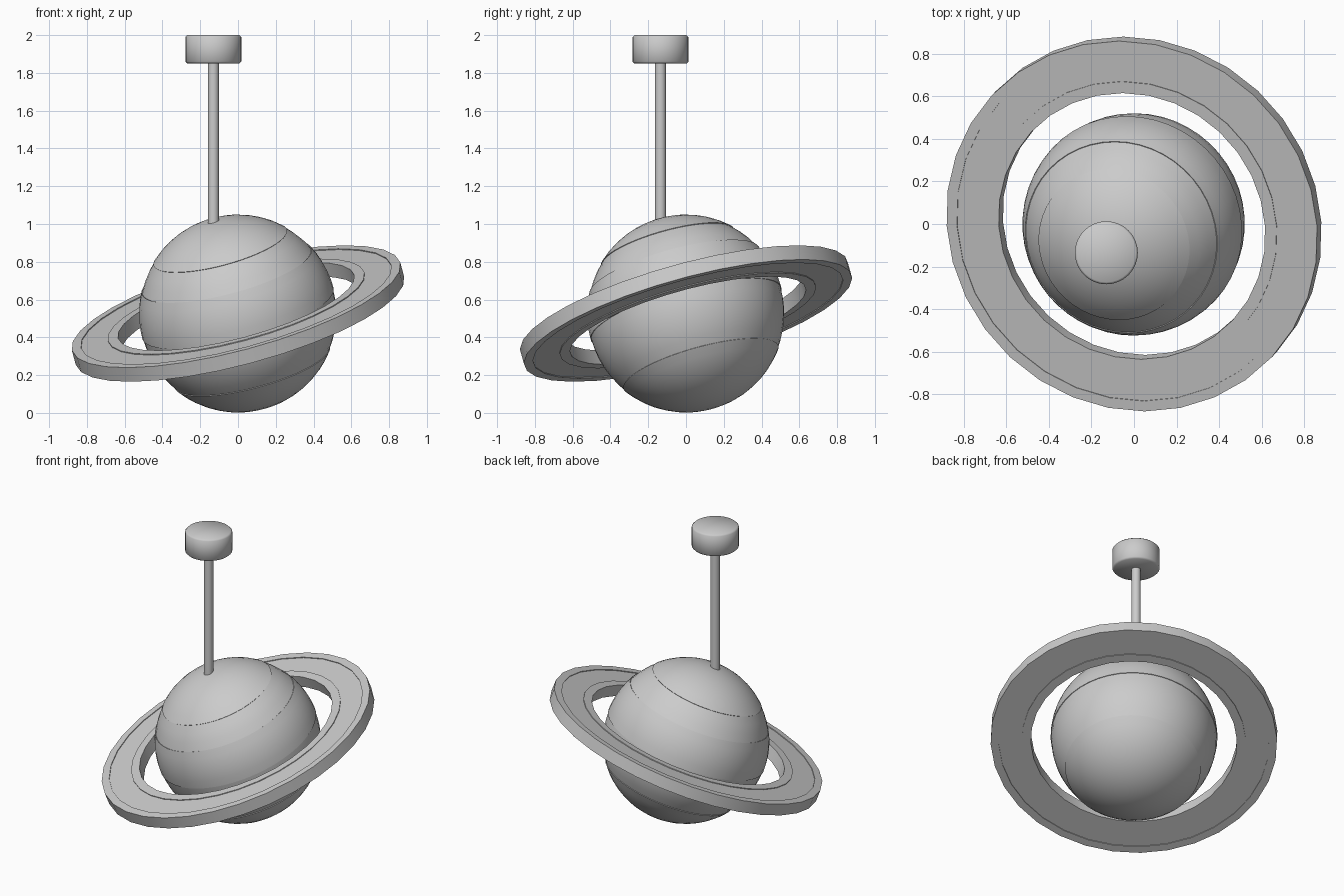
import bpy, math
from mathutils import Matrix, Vector

old = bpy.data.objects.get("Cube")
if old:
    bpy.data.objects.remove(old, do_unlink=True)

grey = bpy.data.materials.new("plain grey")
grey.use_nodes = True
colour = (0.6, 0.6, 0.6, 1)
grey.diffuse_color = colour
grey.node_tree.nodes["Principled BSDF"].inputs["Base Color"].default_value = colour

CENTRE = Vector((0, 0, 0.526))
TILT = Matrix.Rotation(math.radians(-15), 4, 'Y') @ Matrix.Rotation(math.radians(15), 4, 'X')
TILTED = Matrix.Translation(CENTRE) @ TILT


def lathe(name, profile, sides, matrix, closed=False, angle=30):
    """Revolve (radius, height) points about z; ends on the axis become caps."""
    verts, faces, rows = [], [], []
    for r, z in profile:
        count = 1 if r < 1e-5 else sides
        rows.append(range(len(verts), len(verts) + count))
        for i in range(count):
            a = math.tau * i / sides
            verts.append((r * math.cos(a), r * math.sin(a), z))
    pairs = list(zip(rows, rows[1:])) + ([(rows[-1], rows[0])] if closed else [])
    for a, b in pairs:
        for i in range(sides):
            j = (i + 1) % sides
            quad = [a[i % len(a)], a[j % len(a)], b[j % len(b)], b[i % len(b)]]
            faces.append(list(dict.fromkeys(quad)))
    mesh = bpy.data.meshes.new(name)
    mesh.from_pydata(verts, [], faces)
    mesh.materials.append(grey)
    obj = bpy.data.objects.new(name, mesh)
    bpy.context.collection.objects.link(obj)
    obj.matrix_world = matrix
    bpy.ops.object.select_all(action='DESELECT')
    obj.select_set(True)
    bpy.context.view_layer.objects.active = obj
    bpy.ops.object.shade_smooth_by_angle(angle=math.radians(angle))
    return obj


# Globe: five bands with fine steps between them
R = 0.524
limits = [-90] + [math.degrees(math.asin(h / R)) for h in (-0.305, 0, 0.24, 0.375)] + [90]
globe = []
for band, (low, high) in enumerate(zip(limits, limits[1:])):
    radius = R - 0.004 * (band % 2)
    steps = max(2, round((high - low) / 6))
    for k in range(steps + 1):
        t = math.radians(low + (high - low) * k / steps)
        globe.append((max(0, radius * math.cos(t)), radius * math.sin(t)))
lathe("banded_globe", globe, 48, TILTED)

# Flat ring: raised rims either side of a slightly recessed middle
H, D = 0.04, 0.035
upper = [(0.9, H), (0.85, H), (0.85, D), (0.703, D), (0.703, H), (0.647, H)]
lower = [(r, -z) for r, z in reversed(upper)]
lathe("flat_ring", lower + upper, 32, TILTED, closed=True)

# Hanging rod and ceiling mount
hang = Matrix.Translation((-0.13, -0.135, 0))
lathe("hanging_rod", [(0, 0.96), (0.029, 0.96), (0.029, 1.86), (0, 1.86)], 24, hang)
lathe("ceiling_mount", [(0, 1.85), (0.138, 1.85), (0.148, 1.86),
                        (0.148, 1.99), (0.138, 2.0), (0, 2.0)], 32, hang, angle=50)
